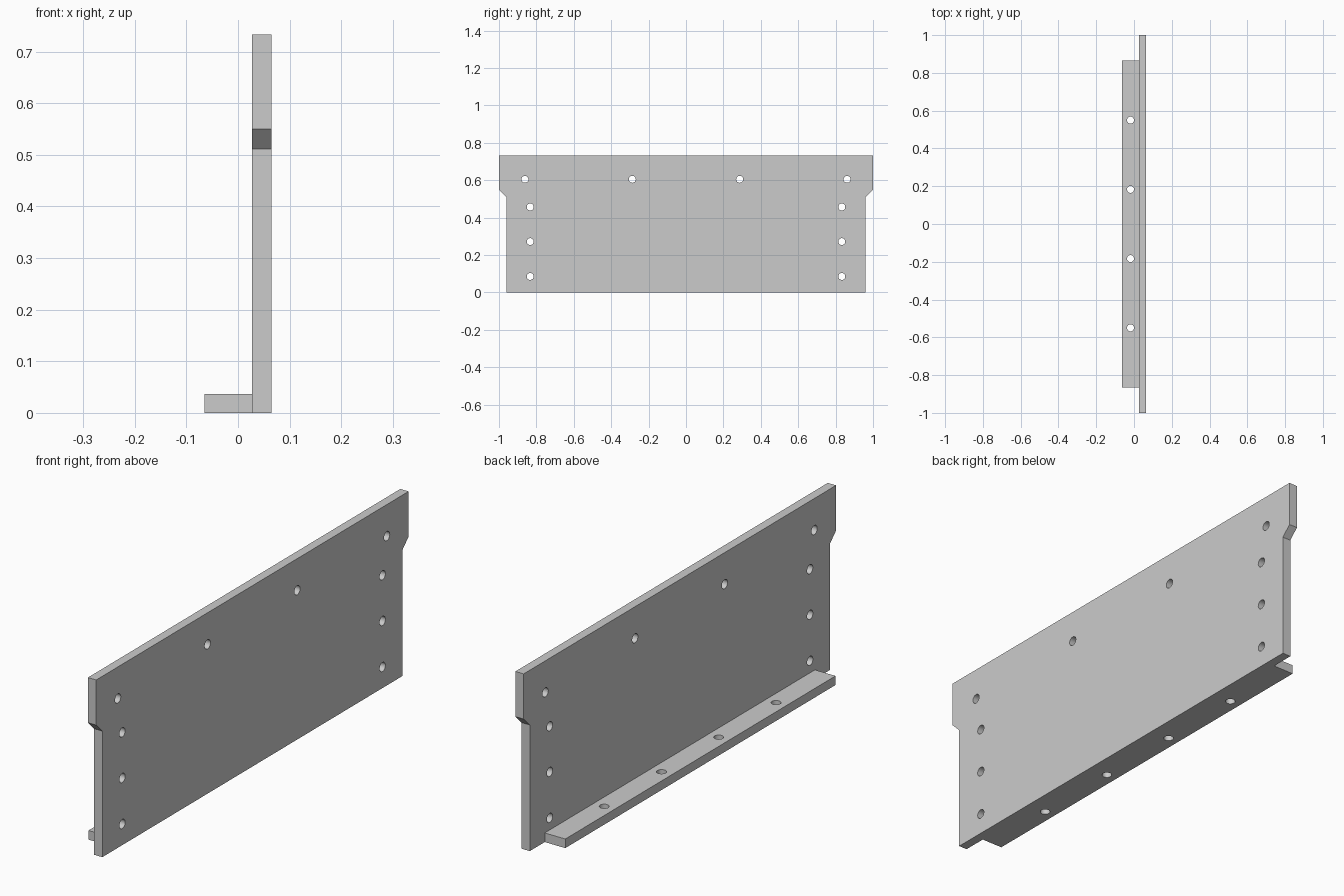
import bpy
import bmesh
from math import radians
from mathutils import Matrix, Vector

cube = bpy.data.objects.get("Cube")
if cube:
    bpy.data.objects.remove(cube, do_unlink=True)

HOLE_RADIUS = 0.0185
THICK = 0.037

grey = bpy.data.materials.new("light_grey")
grey.use_nodes = True
grey.diffuse_color = (0.6, 0.6, 0.6, 1)
grey.node_tree.nodes["Principled BSDF"].inputs["Base Color"].default_value = (0.6, 0.6, 0.6, 1)


def finish(bm, name):
    bmesh.ops.recalc_face_normals(bm, faces=bm.faces)
    mesh = bpy.data.meshes.new(name)
    bm.to_mesh(mesh)
    bm.free()
    mesh.materials.append(grey)
    obj = bpy.data.objects.new(name, mesh)
    bpy.context.collection.objects.link(obj)
    return obj


def slab(name, outline, depth):
    """Extrude a closed outline along the depth vector."""
    bm = bmesh.new()
    face = bm.faces.new([bm.verts.new(p) for p in outline])
    new = bmesh.ops.extrude_face_region(bm, geom=[face])["geom"]
    verts = [v for v in new if isinstance(v, bmesh.types.BMVert)]
    bmesh.ops.translate(bm, verts=verts, vec=depth)
    return finish(bm, name)


def drill(obj, centres, axis):
    """Cut round through holes along an axis at each centre."""
    bm = bmesh.new()
    turn = Vector((0, 0, 1)).rotation_difference(Vector(axis)).to_matrix().to_4x4()
    for c in centres:
        bmesh.ops.create_cone(bm, cap_ends=True, segments=32, radius1=HOLE_RADIUS,
                              radius2=HOLE_RADIUS, depth=THICK * 3,
                              matrix=Matrix.Translation(c) @ turn)
    cutter = finish(bm, obj.name + "_drill")
    cutter.hide_render = True
    mod = obj.modifiers.new("holes", 'BOOLEAN')
    mod.operation = 'DIFFERENCE'
    mod.solver = 'EXACT'
    mod.object = cutter
    bpy.ops.object.select_all(action='DESELECT')
    bpy.context.view_layer.objects.active = obj
    obj.select_set(True)
    bpy.ops.object.modifier_apply(modifier=mod.name)
    bpy.data.objects.remove(cutter, do_unlink=True)
    bpy.ops.object.shade_smooth_by_angle(angle=radians(30))


# Upright panel, wider at the top with sloped shoulders
x0, x1 = 0.0275, 0.0645
side = [(0.961, 0), (0.961, 0.511), (1.0, 0.55), (1.0, 0.733)]
outline = [(x0, y, z) for y, z in side] + [(x0, -y, z) for y, z in reversed(side)]
panel = slab("upright_panel", outline, (x1 - x0, 0, 0))

# Panel holes: a row along the top and a column down each side
xm = (x0 + x1) / 2
holes = [(xm, s * y, 0.605) for s in (-1, 1) for y in (0.287, 0.861)]
holes += [(xm, s * 0.833, z) for s in (-1, 1) for z in (0.0855, 0.272, 0.457)]
drill(panel, holes, (1, 0, 0))

# Ledge along the foot of the panel, with four holes
ledge = slab("foot_ledge", [(-0.0645, -0.865, 0), (x0, -0.865, 0),
                            (x0, 0.865, 0), (-0.0645, 0.865, 0)], (0, 0, THICK))
drill(ledge, [(-0.0185, s * y, THICK / 2) for s in (-1, 1) for y in (0.183, 0.55)], (0, 0, 1))
